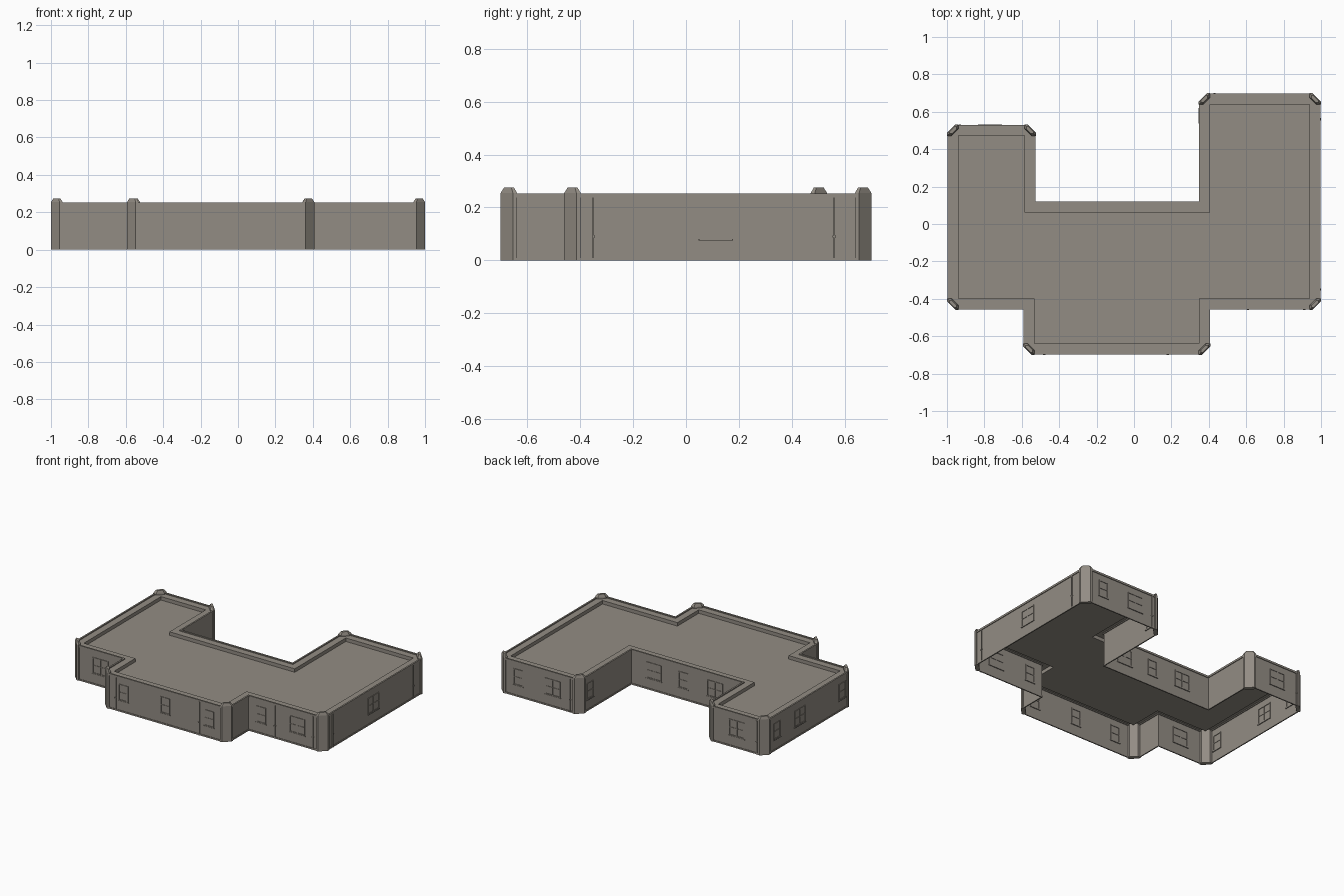
import bpy, bmesh
from mathutils import Vector

if "Cube" in bpy.data.objects:
    bpy.data.objects.remove(bpy.data.objects["Cube"])

stone = bpy.data.materials.new("warm grey stone")
stone.diffuse_color = (0.29, 0.265, 0.23, 1)
stone.use_nodes = True
stone.node_tree.nodes["Principled BSDF"].inputs["Base Color"].default_value = stone.diffuse_color

# wall footprint, counter-clockwise, square corners
PLAN = [Vector(p) for p in [
    (-.992, -.452), (-.585, -.452), (-.585, -.692), (.4, -.692), (.4, -.452), (.992, -.452),
    (.992, .692), (.352, .692), (.352, .115), (-.532, .115), (-.532, .525), (-.992, .525)]]
N = len(PLAN)
CUT = .042                       # corner chamfer
WALL_TOP, ROOF = .245, .22


def offset(loop, d):
    """Mitred offset of a counter-clockwise loop, positive outward."""
    out = []
    for i, p in enumerate(loop):
        a = (p - loop[i - 1]).normalized()
        b = (loop[(i + 1) % len(loop)] - p).normalized()
        n1, n2 = Vector((a.y, -a.x)), Vector((b.y, -b.x))
        out.append(p + (n1 + n2) * (d / (1 + n1.dot(n2))))
    return out


def convex(i):
    a, b = PLAN[i] - PLAN[i - 1], PLAN[(i + 1) % N] - PLAN[i]
    return a.x * b.y - a.y * b.x > 0


def finish(name, bm):
    me = bpy.data.meshes.new(name)
    bm.to_mesh(me)
    bm.free()
    me.materials.append(stone)
    ob = bpy.data.objects.new(name, me)
    bpy.context.collection.objects.link(ob)


def loop_verts(bm, loop, z):
    return [bm.verts.new((p.x, p.y, z)) for p in loop]


def bridge(bm, a, b):
    for i in range(len(a)):
        j = (i + 1) % len(a)
        bm.faces.new((a[i], a[j], b[j], b[i]))


def box(bm, lo, hi):
    r = bmesh.ops.create_cube(bm, size=1)
    for v in r["verts"]:
        v.co = [(lo[k] + hi[k]) / 2 + v.co[k] * (hi[k] - lo[k]) for k in range(3)]


# chamfered outline, remembering which square corner each point belongs to
outline, owner = [], []
for i, p in enumerate(PLAN):
    if convex(i):
        for q in (PLAN[i - 1], PLAN[(i + 1) % N]):
            outline.append(p + (q - p).normalized() * CUT)
            owner.append(i)
    else:
        outline.append(p)
        owner.append(i)

# outer walls, flat parapet top, inner parapet and sunken roof (open below)
bm = bmesh.new()
low, top = loop_verts(bm, outline, 0), loop_verts(bm, outline, WALL_TOP)
bridge(bm, low, top)
inset = offset(PLAN, -.053)
inner, roof = loop_verts(bm, inset, WALL_TOP), loop_verts(bm, inset, ROOF)
for i in range(len(top)):
    j = (i + 1) % len(top)
    if owner[i] == owner[j]:
        bm.faces.new((top[i], top[j], inner[owner[i]]))
    else:
        bm.faces.new((top[i], top[j], inner[owner[j]], inner[owner[i]]))
bridge(bm, inner, roof)
bm.faces.new(roof)
finish("walls_and_roof", bm)


# trim bands around the wall
def band(name, out, z0, z1, inn=.004):
    bm = bmesh.new()
    o, n = offset(outline, out), offset(outline, -inn)
    rings = [loop_verts(bm, l, z) for l, z in ((n, z0), (o, z0), (o, z1), (n, z1))]
    for k in range(4):
        bridge(bm, rings[k], rings[(k + 1) % 4])
    finish(name, bm)


band("base_trim", .004, 0, .01)
band("cornice_trim", .005, .238, .252, .006)

# corner pillars with tapered caps
bm = bmesh.new()
for i in [k for k in range(N) if convex(k)]:
    p = PLAN[i]
    u = (p - PLAN[i - 1]).normalized()             # outward along each wall
    w = (p - PLAN[(i + 1) % N]).normalized()
    e, c = .008, CUT
    prof = [p + u * a + w * b for a, b in (
        (-c - .012, e), (-c + .004, e), (e, -c + .004), (e, -c - .012),
        (-.016, -c - .012), (-c - .012, -.016))]
    mid = sum(prof, Vector((0, 0))) / 6
    small = [mid + (q - mid) * .6 for q in prof]
    r = [loop_verts(bm, l, z) for l, z in ((prof, 0), (prof, .255), (small, .275))]
    bridge(bm, r[0], r[1])
    bridge(bm, r[1], r[2])
    bm.faces.new(r[0])
    bm.faces.new(r[2])
bmesh.ops.recalc_face_normals(bm, faces=bm.faces)
finish("corner_pillars", bm)


# windows and downspouts: axis is the direction the wall runs along
def bar(bm, axis, wall, s0, s1, z0, z1, d0, d1):
    lo, hi = (s0, wall + d0, z0), (s1, wall + d1, z1)
    if axis == "y":
        lo, hi = (lo[1], lo[0], lo[2]), (hi[1], hi[0], hi[2])
    box(bm, lo, hi)


def window(bm, axis, wall, s, width):
    h, t, z0, z1 = width / 2, .006, .08, .195
    d = (-.004, .004)
    zm = (z0 + z1) / 2
    for a in (s - h, s + h - t):
        bar(bm, axis, wall, a, a + t, z0, z1, *d)
    for z in (z0, z1 - t):
        bar(bm, axis, wall, s - h, s + h, z, z + t, *d)
    bar(bm, axis, wall, s - h, s + h, zm - .002, zm + .002, -.003, .003)
    bar(bm, axis, wall, s - h - .004, s + h + .004, z0 - .005, z0, -.006, .006)
    if width > .1:
        bar(bm, axis, wall, s - .003, s + .003, z0, z1, -.003, .003)


WIDE, SLIM = .122, .075
bm = bmesh.new()
for axis, wall, items in (
        ("x", -.452, ((-.77, WIDE), (.5, SLIM), (.785, WIDE))),
        ("x", -.692, ((-.42, SLIM), (-.09, SLIM), (.257, SLIM))),
        ("y", .992, ((.113, WIDE),)),
        ("y", -.992, ((.39, SLIM), (.13, WIDE), (-.345, SLIM))),
        ("x", .692, ((.84, SLIM), (.57, WIDE))),
        ("x", .115, ((.175, WIDE), (-.06, SLIM), (-.31, WIDE))),
        ("y", .352, ((.58, SLIM),)),
        ("x", .525, ((-.77, WIDE),))):
    for s, width in items:
        window(bm, axis, wall, s, width)
finish("window_frames", bm)

bm = bmesh.new()
for axis, wall, side, items in (
        ("x", -.692, -1, (.18, -.48)), ("x", -.452, -1, (.61, .91)),
        ("y", .992, 1, (-.35, .56)), ("x", .692, 1, (.43,)), ("x", .525, 1, (-.93,))):
    for s in items:
        d = sorted((0, side * .006))
        bar(bm, axis, wall, s - .003, s + .003, 0, .24, *d)
        d = sorted((0, side * .008))
        bar(bm, axis, wall, s - .006, s + .006, .087, .095, *d)   # bracket
finish("downspouts", bm)
